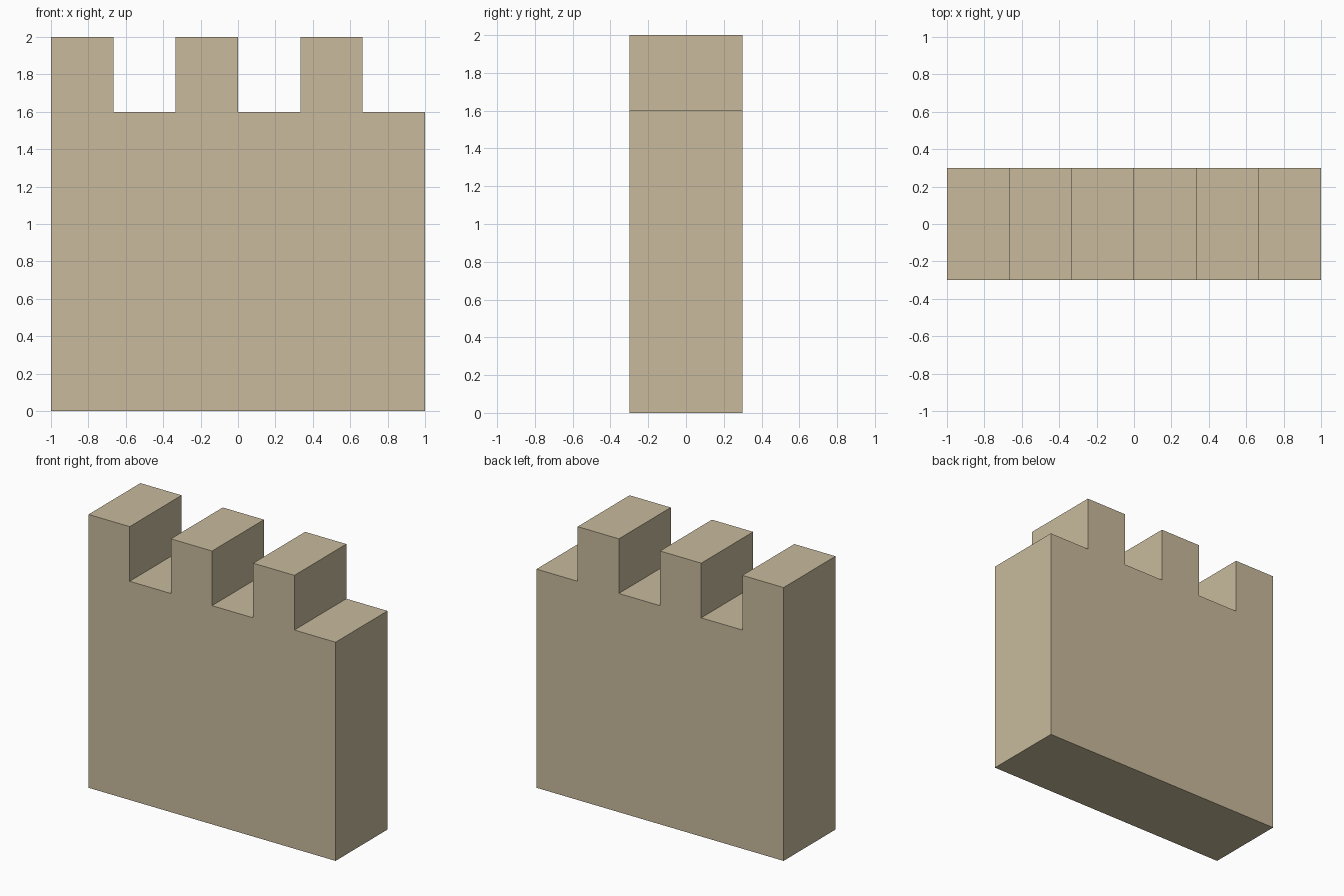
import bpy, bmesh

if "Cube" in bpy.data.objects:
    bpy.data.objects.remove(bpy.data.objects["Cube"])

WIDTH, DEPTH = 2.0, 0.6
WALL_TOP, MERLON_TOP = 1.6, 2.0
STEPS = 6  # alternating merlons and gaps, starting with a merlon on the left

stone = bpy.data.materials.new("sandstone")
stone.diffuse_color = (0.578, 0.491, 0.332, 1.0)
stone.use_nodes = True
stone.node_tree.nodes["Principled BSDF"].inputs["Base Color"].default_value = stone.diffuse_color

# Front outline: base corners, then the crenellated top from left to right
step = WIDTH / STEPS
top = []
for i in range(STEPS):
    z = MERLON_TOP if i % 2 == 0 else WALL_TOP
    x = -WIDTH / 2 + i * step
    top += [(x, z), (x + step, z)]
outline = [(-WIDTH / 2, 0)] + top + [(WIDTH / 2, 0)]

# Battlement wall: outline extruded through the depth
bm = bmesh.new()
front = bm.faces.new([bm.verts.new((x, -DEPTH / 2, z)) for x, z in outline])
result = bmesh.ops.extrude_face_region(bm, geom=[front], use_keep_orig=True)
moved = [g for g in result["geom"] if isinstance(g, bmesh.types.BMVert)]
bmesh.ops.translate(bm, verts=moved, vec=(0, DEPTH, 0))
bmesh.ops.recalc_face_normals(bm, faces=bm.faces)

mesh = bpy.data.meshes.new("battlement_wall")
bm.to_mesh(mesh)
bm.free()
mesh.materials.append(stone)
wall = bpy.data.objects.new("battlement_wall", mesh)
bpy.context.collection.objects.link(wall)
